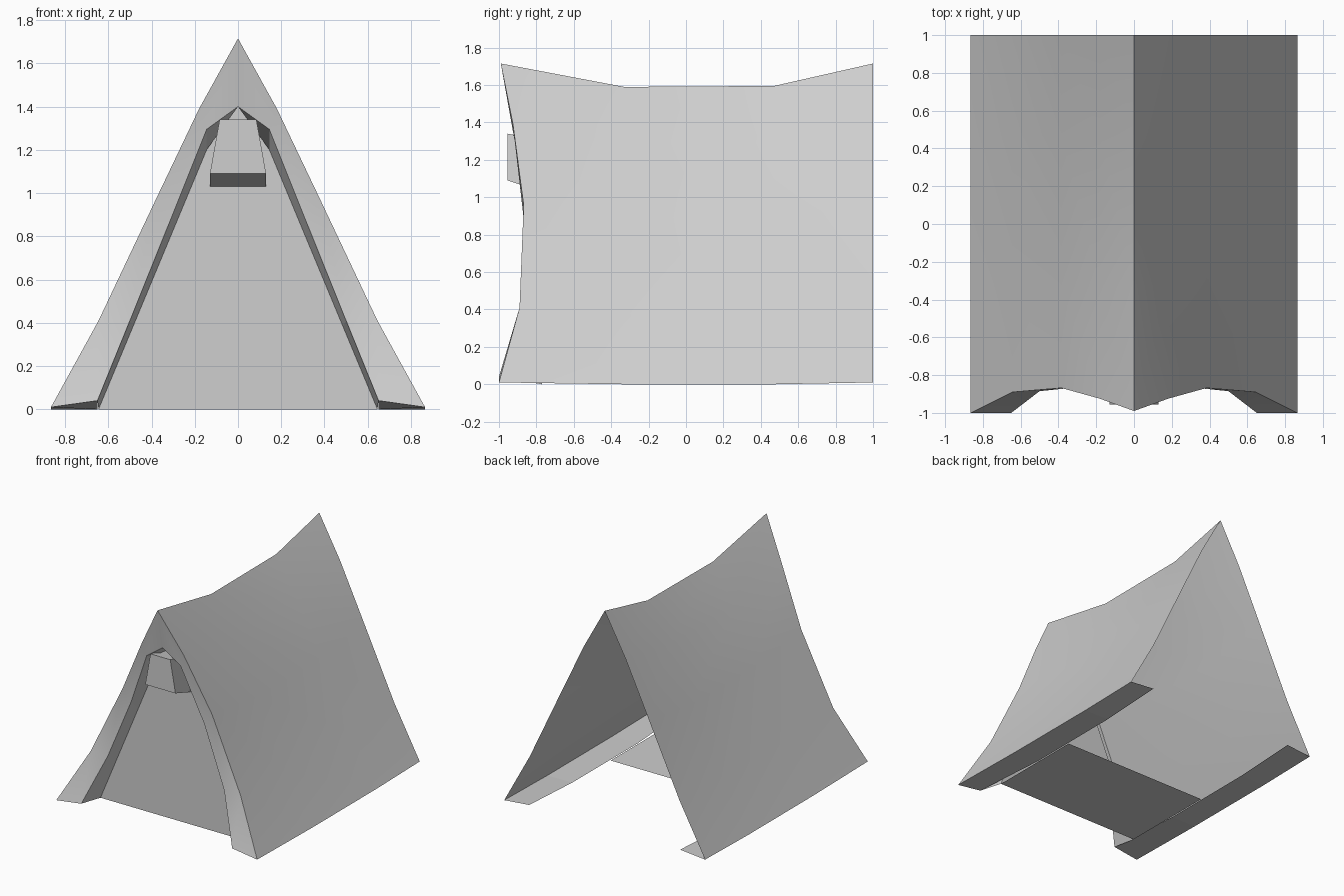
import bpy
import bmesh
import math

cube = bpy.data.objects.get("Cube")
if cube:
    bpy.data.objects.remove(cube, do_unlink=True)

canvas = bpy.data.materials.new("grey canvas")
canvas.use_nodes = True
COLOUR = (0.62, 0.62, 0.62, 1)
canvas.diffuse_color = COLOUR
canvas.node_tree.nodes["Principled BSDF"].inputs["Base Color"].default_value = COLOUR


def finish(name, bm, smooth=False):
    bmesh.ops.remove_doubles(bm, verts=bm.verts, dist=0.0005)
    bmesh.ops.recalc_face_normals(bm, faces=bm.faces)
    mesh = bpy.data.meshes.new(name)
    bm.to_mesh(mesh)
    bm.free()
    mesh.materials.append(canvas)
    obj = bpy.data.objects.new(name, mesh)
    bpy.context.collection.objects.link(obj)
    if smooth:
        bpy.ops.object.select_all(action='DESELECT')
        obj.select_set(True)
        bpy.context.view_layer.objects.active = obj
        bpy.ops.object.shade_smooth_by_angle(angle=math.radians(20))
    return obj


def loft(bm, rows, side=1):
    """Skin quads between rows of points, flipped in x by side."""
    grid = [[bm.verts.new((side * x, y, z)) for x, y, z in row] for row in rows]
    for a, b in zip(grid, grid[1:]):
        for i in range(len(a) - 1):
            bm.faces.new((a[i], a[i + 1], b[i + 1], b[i]))


def mirrored(name, rows, smooth=False):
    bm = bmesh.new()
    for side in (1, -1):
        loft(bm, rows, side)
    return finish(name, bm, smooth)


# Roof cloth: flared cross-section with a sagging ridge
front_edge = [(0, -0.99, 1.715), (0.18, -0.925, 1.39), (0.385, -0.868, 0.96),
              (0.645, -0.89, 0.41), (0.865, -1, 0.01)]


def section(y, ridge):
    k = ridge / front_edge[0][2]
    foot = 0.01 if ridge > 1.7 else 0
    return [(x, y, z * k) for x, _, z in front_edge[:-1]] + [(0.865, y, foot)]


mirrored("roof_cloth", [front_edge, section(-0.33, 1.59), section(0.47, 1.595),
                        section(1, 1.715)], True)

# Front border framing the entrance
inner_edge = [(0, -0.93, 1.4), (0.145, -0.915, 1.295), (0.315, -0.866, 0.87),
              (0.5, -0.885, 0.41), (0.65, -1, 0.04)]
mirrored("entrance_border", [front_edge, inner_edge], True)

# Recessed reveal between the border and the entrance panel
PANEL_Y = -0.77
panel_edge = [(0, PANEL_Y, 1.4), (0.145, PANEL_Y, 1.2), (0.32, PANEL_Y, 0.78),
              (0.485, PANEL_Y, 0.384), (0.645, PANEL_Y, 0)]
mirrored("entrance_reveal", [inner_edge, panel_edge])

# Closed entrance panel
bm = bmesh.new()
outline = panel_edge + [(-x, y, z) for x, y, z in reversed(panel_edge[1:])]
bm.faces.new([bm.verts.new(p) for p in outline])
finish("entrance_panel", bm)

# Ground flaps folded inward along both sides
flap = [[(0.865, y, outer), (0.65, y, inner)] for y, outer, inner in
        ((-1, 0.01, 0.04), (-0.33, 0, 0), (0.47, 0, 0.002), (1, 0.01, 0.03))]
mirrored("ground_flaps", flap)

# Groundsheet covering the front half
bm = bmesh.new()
loft(bm, [[(-0.642, y, 0), (0.642, y, 0)] for y in (PANEL_Y, 0.01)])
finish("groundsheet", bm)

# Tapered vent hood above the entrance, open against the panel
bm = bmesh.new()
front = [(-0.13, 1.09), (0.13, 1.09), (0.085, 1.34), (-0.085, 1.34)]
back = [(-0.13, 1.03), (0.13, 1.03), (0.085, 1.305), (-0.085, 1.305)]
rings = [[(x, y, z) for x, z in ring + ring[:1]]
         for ring, y in ((front, -0.955), (back, PANEL_Y))]
loft(bm, rings)
bm.faces.new([bm.verts.new(p) for p in rings[0][:-1]])
finish("vent_hood", bm)
